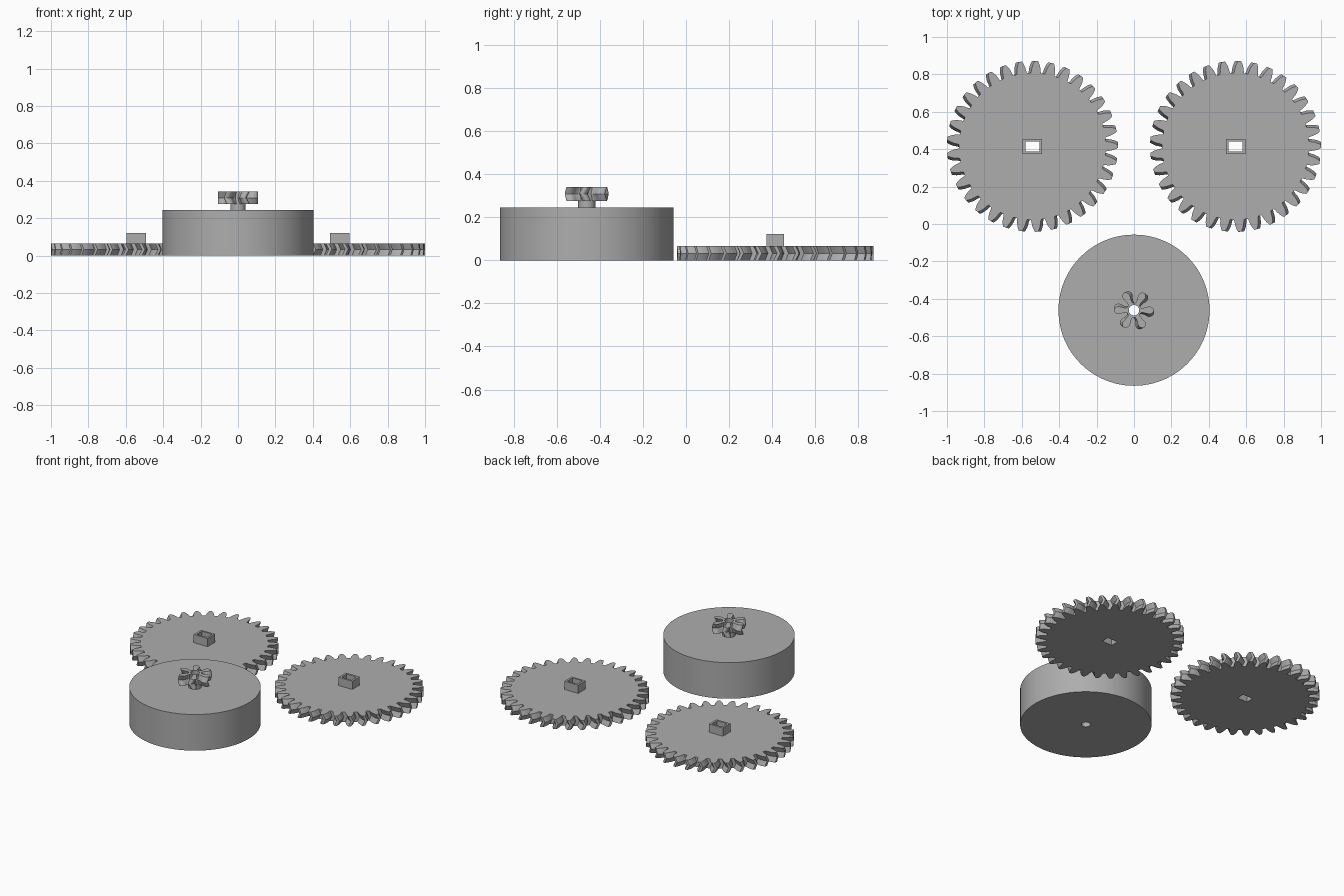
import bpy, bmesh, math
from mathutils import Vector

if "Cube" in bpy.data.objects:
    bpy.data.objects.remove(bpy.data.objects["Cube"])

grey = bpy.data.materials.new("plain grey")
grey.diffuse_color = (0.42, 0.42, 0.42, 1)
grey.use_nodes = True
grey.node_tree.nodes["Principled BSDF"].inputs["Base Color"].default_value = grey.diffuse_color


def ring_loft(name, loops, loc, smooth=False, angle=40):
    """Solid swept through closed loops of points; the last loop joins the first."""
    bm = bmesh.new()
    rows = [[bm.verts.new(p) for p in loop] for loop in loops]
    n = len(rows[0])
    for k, a in enumerate(rows):
        b = rows[(k + 1) % len(rows)]
        for i in range(n):
            j = (i + 1) % n
            bm.faces.new((a[i], a[j], b[j], b[i]))
    bmesh.ops.recalc_face_normals(bm, faces=bm.faces)
    me = bpy.data.meshes.new(name)
    bm.to_mesh(me)
    bm.free()
    me.materials.append(grey)
    ob = bpy.data.objects.new(name, me)
    ob.location = loc
    bpy.context.collection.objects.link(ob)
    if smooth:
        bpy.ops.object.select_all(action='DESELECT')
        ob.select_set(True)
        bpy.context.view_layer.objects.active = ob
        bpy.ops.object.shade_smooth_by_angle(angle=math.radians(angle))
    return ob


def circle(r, z, n):
    return [(r * math.cos(2 * math.pi * i / n), r * math.sin(2 * math.pi * i / n), z)
            for i in range(n)]


def gear_outline(teeth, half_tooth, phase=0.0):
    """half_tooth: (radius, half width) pairs from root to tip."""
    side = [(math.atan2(w, r), r) for r, w in half_tooth]
    one = [(-a, r) for a, r in side] + [(a, r) for a, r in reversed(side)]
    return [(r, a + phase + 2 * math.pi * t / teeth) for t in range(teeth) for a, r in one]


def chevron_levels(outline, z0, z1, twist, steps=8):
    """Stack the outline with a twist that swings out and back again."""
    out = []
    for s in range(steps + 1):
        f = s / steps
        t = twist * (1 - abs(2 * f - 1))
        out.append([(r * math.cos(a + t), r * math.sin(a + t), z0 + (z1 - z0) * f)
                    for r, a in outline])
    return out


def rect_at_angles(outline, hx, hy, z):
    """Rectangle outline sampled to match the gear outline's point count."""
    pts = []
    for _, a in outline:
        c, s = math.cos(a), math.sin(a)
        k = min(hx / max(abs(c), 1e-6), hy / max(abs(s), 1e-6))
        pts.append([k * c, k * s, z])
    # pull the nearest sample onto each corner
    for cx, cy in ((hx, hy), (-hx, hy), (-hx, -hy), (hx, -hy)):
        near = min(pts, key=lambda p: (p[0] - cx) ** 2 + (p[1] - cy) ** 2)
        near[0], near[1] = cx, cy
    return pts


# Two large chevron gears with a raised rectangular socket
TOOTH = [(0.393, 0.027), (0.405, 0.0245), (0.42, 0.0225), (0.435, 0.0185),
         (0.448, 0.013), (0.457, 0.008)]
big = gear_outline(33, TOOTH, 0.0)
for side, x in (("left", -0.543), ("right", 0.543)):
    loops = chevron_levels(big, 0, 0.066, 0.035)
    loops += [rect_at_angles(big, 0.052, 0.04, z) for z in (0.066, 0.122)]
    loops += [rect_at_angles(big, 0.038, 0.027, z) for z in (0.122, 0)]
    ring_loft(side + "_gear", loops, (x, 0.415, 0))

# Drum body with a neck and a through bore
N = 96
profile = [(0.028, 0), (0.404, 0), (0.404, 0.245), (0.04, 0.245), (0.04, 0.276), (0.028, 0.276)]
ring_loft("drum", [circle(r, z, N) for r, z in profile], (0, -0.461, 0), True)

# Small six-tooth chevron pinion on the neck
PETAL = [(0.04, 0.014), (0.05, 0.0125), (0.062, 0.014), (0.076, 0.019), (0.088, 0.0205),
         (0.098, 0.016), (0.104, 0.009), (0.107, 0.003)]
small = gear_outline(6, PETAL)
loops = chevron_levels(small, 0.276, 0.342, -0.19)
loops += [[(0.028 * math.cos(a), 0.028 * math.sin(a), z) for _, a in small]
          for z in (0.342, 0.276)]
ring_loft("pinion", loops, (0, -0.461, 0))
